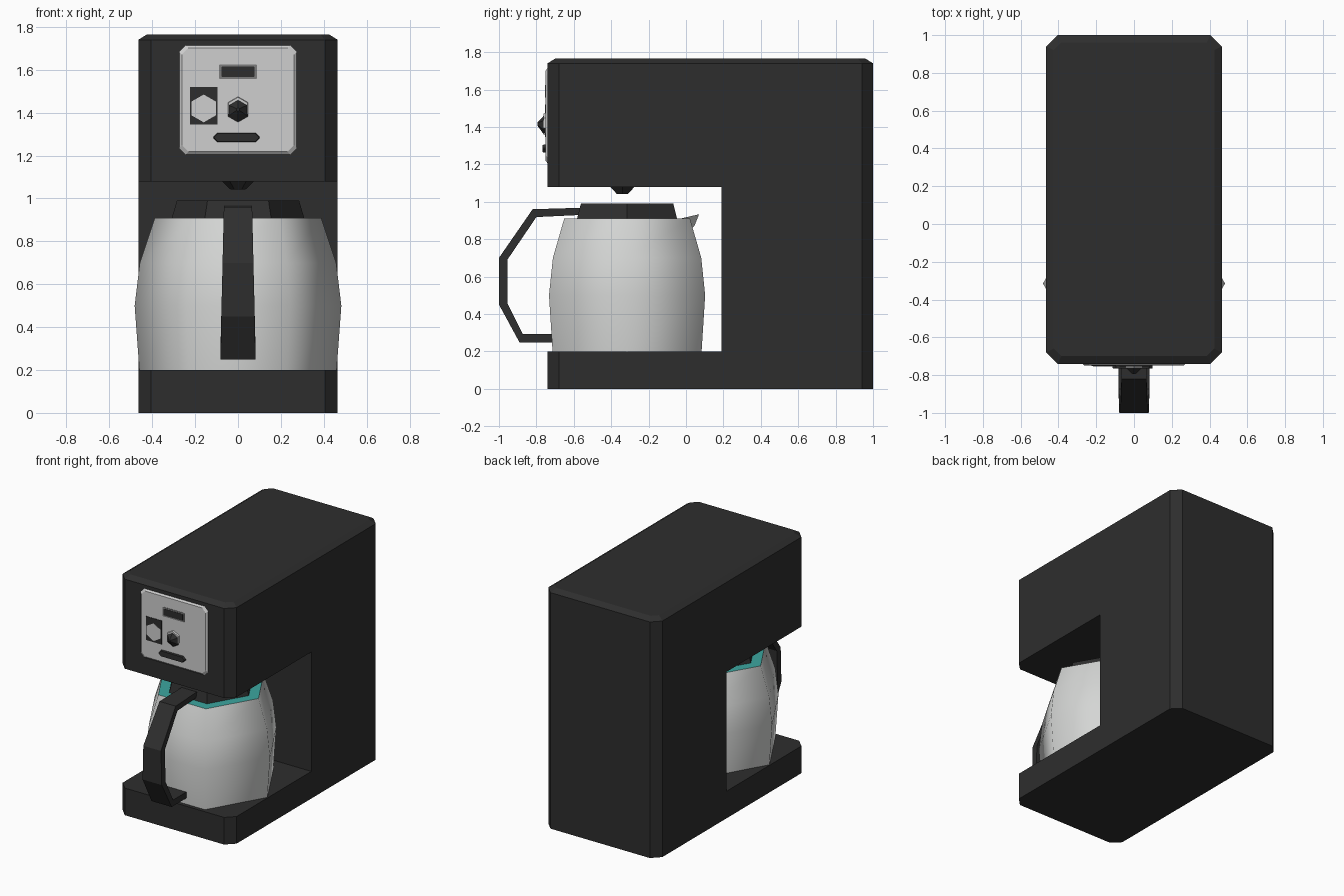
import bpy, bmesh, math
from mathutils import Vector

if "Cube" in bpy.data.objects:
    bpy.data.objects.remove(bpy.data.objects["Cube"])


def material(name, r, g, b):
    m = bpy.data.materials.new(name)
    m.diffuse_color = (r, g, b, 1)
    m.use_nodes = True
    m.node_tree.nodes["Principled BSDF"].inputs["Base Color"].default_value = m.diffuse_color
    return m


BLACK = material("black plastic", 0.027, 0.027, 0.027)
STEEL = material("brushed steel", 0.66, 0.67, 0.66)
PANEL = material("light grey panel", 0.62, 0.62, 0.62)
GREY = material("mid grey trim", 0.2, 0.2, 0.2)
TEAL = material("teal rim", 0.045, 0.38, 0.35)


def loft(name, rings, mat, smooth=None):
    """Skin a stack of equal-length point rings and cap both ends."""
    bm = bmesh.new()
    vs = [[bm.verts.new(p) for p in ring] for ring in rings]
    n = len(vs[0])
    for a, b in zip(vs, vs[1:]):
        for i in range(n):
            j = (i + 1) % n
            bm.faces.new((a[i], a[j], b[j], b[i]))
    bm.faces.new(vs[0])
    bm.faces.new(vs[-1])
    bmesh.ops.recalc_face_normals(bm, faces=bm.faces)
    me = bpy.data.meshes.new(name)
    bm.to_mesh(me)
    bm.free()
    ob = bpy.data.objects.new(name, me)
    bpy.context.collection.objects.link(ob)
    me.materials.append(mat)
    if smooth:
        bpy.ops.object.select_all(action='DESELECT')
        ob.select_set(True)
        bpy.context.view_layer.objects.active = ob
        bpy.ops.object.shade_smooth_by_angle(angle=math.radians(smooth))
    return ob


def octagon(x0, x1, y0, y1, c):
    """Rectangle with chamfered corners."""
    return [(x0 + c, y0), (x1 - c, y0), (x1, y0 + c), (x1, y1 - c),
            (x1 - c, y1), (x0 + c, y1), (x0, y1 - c), (x0, y0 + c)]


def hex_flat(r, z, cy):
    """Horizontal hexagon with corners on the x axis."""
    return [(r * math.cos(k * math.pi / 3), cy + r * math.sin(k * math.pi / 3), z)
            for k in range(6)]


def hex_front(r, y, cx, cz):
    """Upright hexagon facing the front, corner up."""
    return [(cx + r * math.sin(k * math.pi / 3), y, cz + r * math.cos(k * math.pi / 3))
            for k in range(6)]


def plate(name, x0, x1, z0, z1, c, back, front, mat, inset=0.0):
    """Chamfered plate on the front of the machine."""
    a = [(x, back, z) for x, z in octagon(x0, x1, z0, z1, c)]
    b = [(x, front, z) for x, z in
         octagon(x0 + inset, x1 - inset, z0 + inset, z1 - inset, c)]
    return loft(name, [a, b], mat)


# machine body with the carafe bay cut out
outer = octagon(-0.465, 0.465, -0.74, 1.0, 0.06)
top = octagon(-0.425, 0.425, -0.70, 0.96, 0.04)
body = loft("body", [[(x, y, 0) for x, y in outer],
                     [(x, y, 1.74) for x, y in outer],
                     [(x, y, 1.765) for x, y in top]], BLACK)
cutter = loft("bay_cutter", [[(x, y, z) for x, y in
                              ((-1, -1), (1, -1), (1, 0.19), (-1, 0.19))]
                             for z in (0.2, 1.08)], BLACK)
cutter.hide_render = True
mod = body.modifiers.new("bay", 'BOOLEAN')
mod.object = cutter
mod.operation = 'DIFFERENCE'
mod.solver = 'EXACT'
bpy.ops.object.select_all(action='DESELECT')
body.select_set(True)
bpy.context.view_layer.objects.active = body
bpy.ops.object.modifier_apply(modifier=mod.name)
bpy.data.objects.remove(cutter)

# carafe, with a teal flat rim on top
CY = -0.315
carafe = loft("carafe", [hex_flat(r, z, CY) for r, z in
                         ((0.46, 0.2), (0.482, 0.5), (0.458, 0.7), (0.388, 0.91))],
              STEEL, 65)
carafe.data.materials.append(TEAL)
for f in carafe.data.polygons:
    if f.normal.z > 0.9:
        f.material_index = 1

# carafe lid and pouring spout
loft("carafe_lid", [hex_flat(0.31, 0.905, CY), hex_flat(0.285, 0.99, CY)], BLACK)
loft("spout", [[(-0.09, -0.03, 0.91), (0.09, -0.03, 0.91), (0, 0.02, 0.85)],
               [(-0.006, 0.07, 0.933), (0.006, 0.07, 0.933), (0, 0.045, 0.87)]], STEEL)

# handle: outer point, inner point, half width
path = [((-0.55, 0.968), (-0.55, 0.93), 0.062), ((-0.82, 0.96), (-0.80, 0.918), 0.066),
        ((-1.0, 0.70), (-0.955, 0.69), 0.072), ((-1.0, 0.45), (-0.955, 0.457), 0.078),
        ((-0.89, 0.248), (-0.873, 0.293), 0.082), ((-0.70, 0.248), (-0.70, 0.293), 0.082)]
loft("handle", [[(-w, *o), (w, *o), (w, *i), (-w, *i)] for o, i, w in path], BLACK)

# drip nozzle
loft("drip_nozzle", [hex_flat(0.08, 1.085, -0.34), hex_flat(0.035, 1.042, -0.34)], BLACK)

# control panel, display, button and switch
plate("control_panel", -0.28, 0.28, 1.2, 1.72, 0.03, -0.735, -0.75, PANEL, 0.018)
plate("display_frame", -0.088, 0.088, 1.557, 1.625, 0.003, -0.748, -0.753, GREY)
plate("display", -0.077, 0.077, 1.567, 1.615, 0.003, -0.75, -0.755, BLACK)
plate("button_pad", -0.225, -0.095, 1.345, 1.52, 0.002, -0.748, -0.753, BLACK)
loft("button", [hex_front(0.065, y, -0.16, 1.42) for y in (-0.75, -0.755)], PANEL)
plate("switch_bar", -0.115, 0.1, 1.262, 1.307, 0.018, -0.745, -0.766, BLACK, 0.003)

# control knob on a light base
loft("knob_base", [hex_front(0.056, -0.745, 0, 1.42), hex_front(0.052, -0.762, 0, 1.42)], PANEL)
loft("control_knob", [hex_front(0.054, -0.757, 0, 1.41), hex_front(0.008, -0.795, 0, 1.415)], BLACK)
